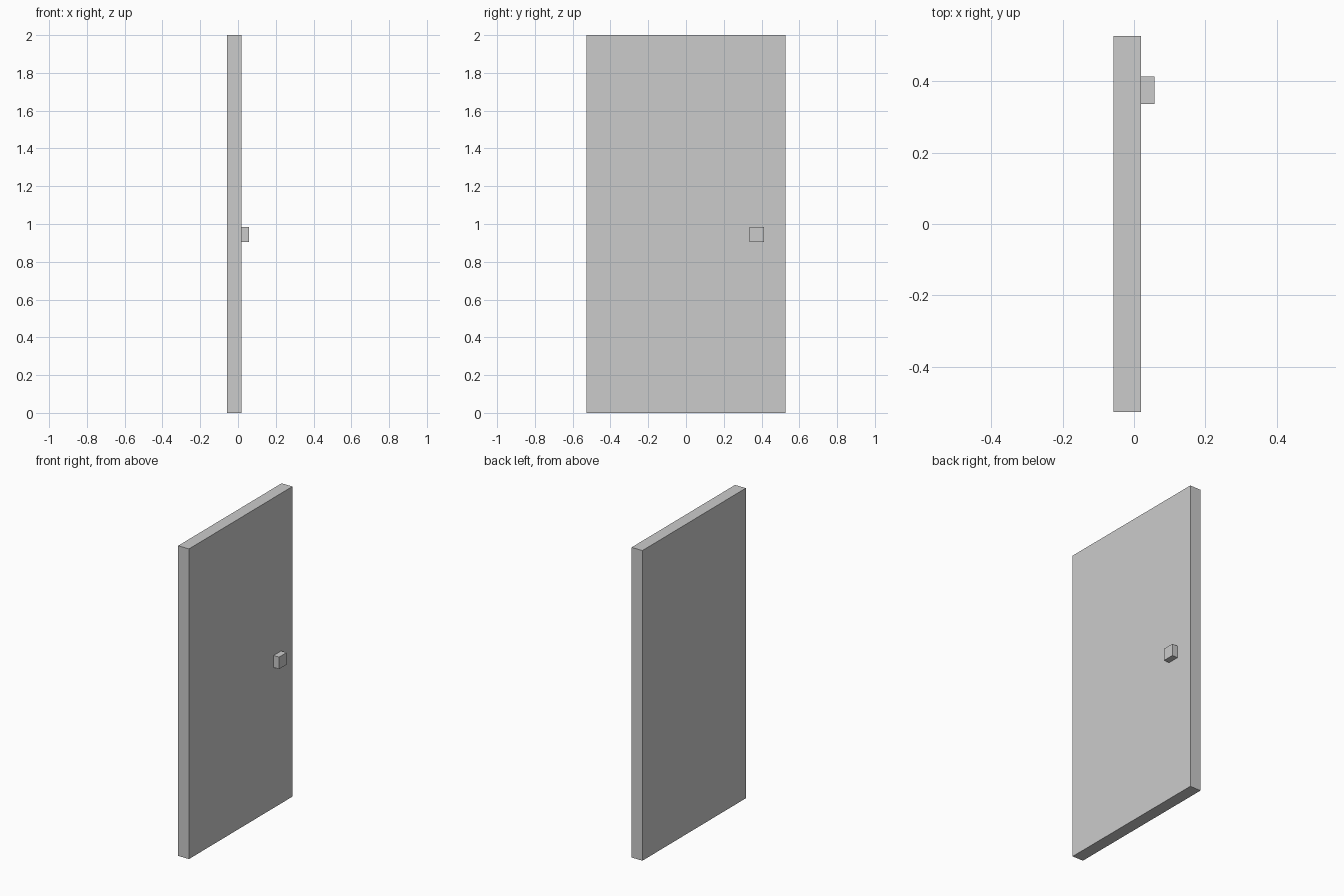
import bpy

if "Cube" in bpy.data.objects:
    bpy.data.objects.remove(bpy.data.objects["Cube"])


def box(name, lo, hi):
    """Axis-aligned box between two corners."""
    centre = [(a + b) / 2 for a, b in zip(lo, hi)]
    bpy.ops.mesh.primitive_cube_add(size=1, location=centre)
    obj = bpy.context.object
    obj.name = name
    obj.scale = [b - a for a, b in zip(lo, hi)]
    bpy.ops.object.transform_apply(location=False, rotation=False, scale=True)
    return obj


# Door slab
box("door_panel", (-0.058, -0.527, 0.0), (0.019, 0.527, 2.0))

# Square knob on the +x face
box("door_knob", (0.019, 0.336, 0.906), (0.058, 0.413, 0.983))
